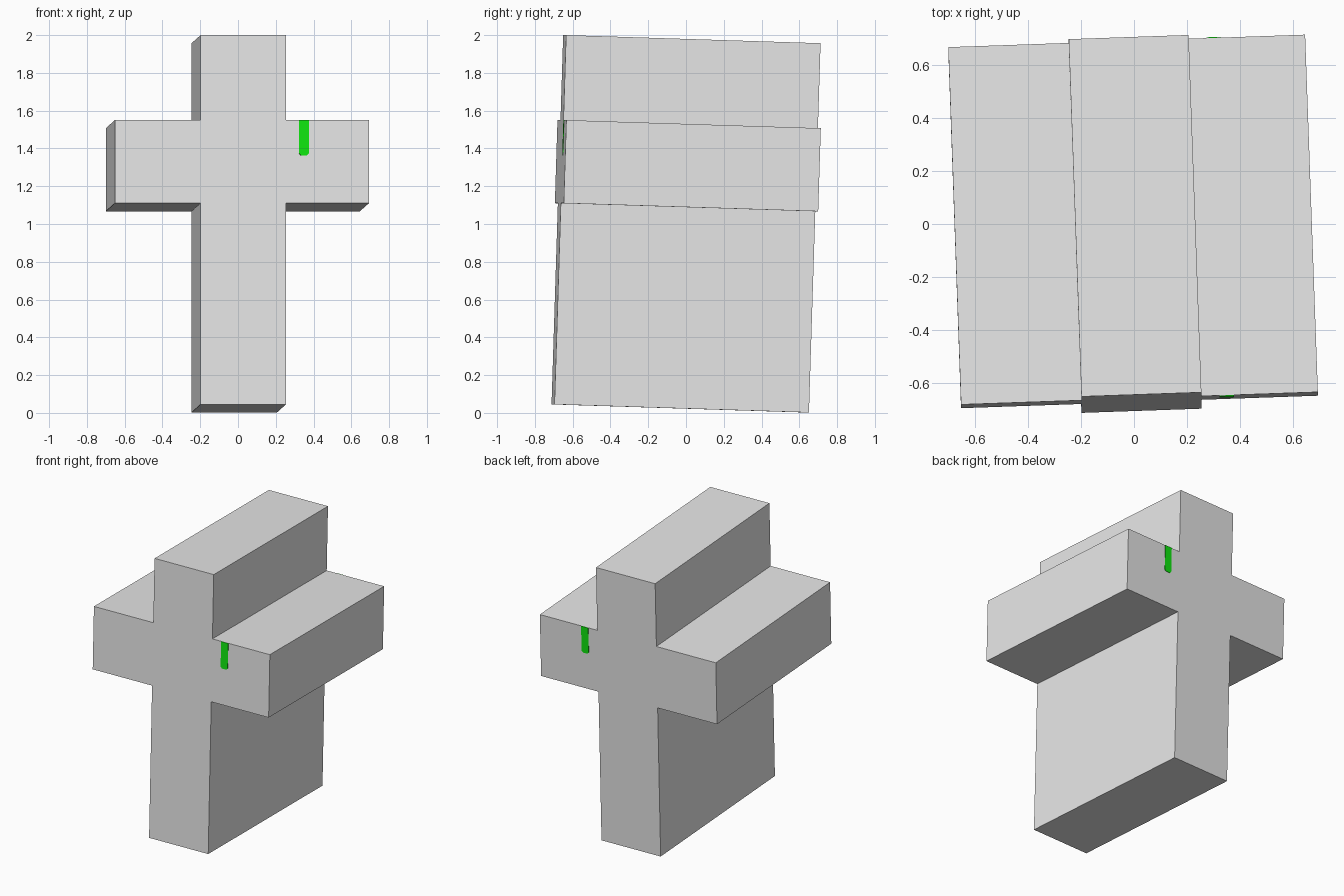
import bpy, bmesh
from mathutils import Vector

if "Cube" in bpy.data.objects:
    bpy.data.objects.remove(bpy.data.objects["Cube"])

DEPTH = Vector((-0.048, 1.347, -0.043))     # direction and length of the extrusion


def material(name, rgb):
    m = bpy.data.materials.new(name)
    m.diffuse_color = (*rgb, 1)
    m.use_nodes = True
    m.node_tree.nodes["Principled BSDF"].inputs["Base Color"].default_value = m.diffuse_color
    return m


GREY = material("light_grey", (0.8, 0.8, 0.8))
GREEN = material("green", (0.005, 0.8, 0.005))


def front(x, z):
    """Point on the slightly tilted front plane."""
    return Vector((x, -0.705 + 0.035 * x + 0.0315 * (z - 0.045), z))


def prism(name, profile, start, sweep, mat):
    """Extrude a front-plane outline from an offset along a sweep vector."""
    bm = bmesh.new()
    face = bm.faces.new([bm.verts.new(front(x, z) + start) for x, z in profile])
    ext = bmesh.ops.extrude_face_region(bm, geom=[face], use_keep_orig=True)
    verts = [v for v in ext["geom"] if isinstance(v, bmesh.types.BMVert)]
    bmesh.ops.translate(bm, verts=verts, vec=sweep)
    bmesh.ops.recalc_face_normals(bm, faces=bm.faces)
    me = bpy.data.meshes.new(name)
    bm.to_mesh(me)
    bm.free()
    me.materials.append(mat)
    ob = bpy.data.objects.new(name, me)
    bpy.context.collection.objects.link(ob)


# cross-shaped block
L, l, r, R = -0.652, -0.198, 0.254, 0.693
B, b, t, T = 0.045, 1.11, 1.55, 2.0
prism("cross_block",
      [(l, B), (r, B), (r, b), (R, b), (R, t), (r, t),
       (r, T), (l, T), (l, t), (L, t), (L, b), (l, b)],
      Vector(), DEPTH, GREY)

# green marks with clipped lower corners, at both ends of the right arm
mark = [(0.322, t), (0.322, 1.374), (0.333, 1.363),
        (0.365, 1.363), (0.376, 1.374), (0.376, t)]
skin = DEPTH.normalized() * 0.003
prism("front_mark", mark, -skin, skin * 1.5, GREEN)
prism("back_mark", mark, DEPTH - skin * 0.5, skin * 1.5, GREEN)
